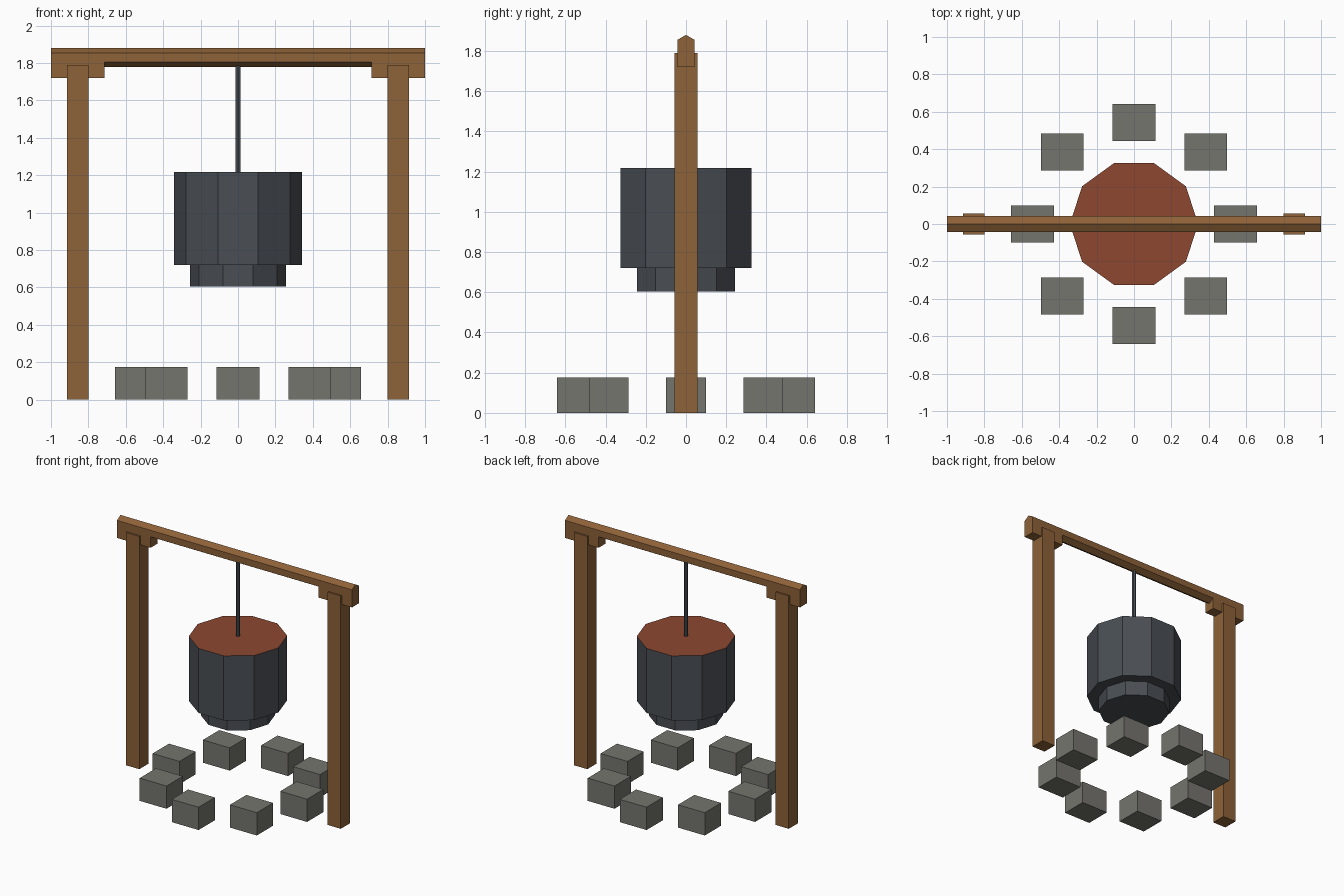
import bpy, bmesh, math
from mathutils import Matrix, Vector

if "Cube" in bpy.data.objects:
    bpy.data.objects.remove(bpy.data.objects["Cube"])


def mat(name, rgb):
    m = bpy.data.materials.new(name)
    m.diffuse_color = (*rgb, 1)
    m.use_nodes = True
    m.node_tree.nodes["Principled BSDF"].inputs["Base Color"].default_value = m.diffuse_color
    return m


WOOD = mat("brown wood", (0.27, 0.122, 0.040))
IRON = mat("dark iron", (0.067, 0.076, 0.088))
STONE = mat("grey stone", (0.178, 0.176, 0.155))
STEW = mat("red stew", (0.27, 0.064, 0.030))


def add(name, bm, *mats):
    bmesh.ops.recalc_face_normals(bm, faces=bm.faces)
    me = bpy.data.meshes.new(name)
    bm.to_mesh(me)
    bm.free()
    for m in mats:
        me.materials.append(m)
    ob = bpy.data.objects.new(name, me)
    bpy.context.collection.objects.link(ob)
    return ob


def box(name, center, size, m):
    bm = bmesh.new()
    bmesh.ops.create_cube(bm, size=1, matrix=Matrix.Translation(center) @ Matrix.Diagonal((*size, 1)))
    return add(name, bm, m)


def prism(name, sides, r, start, end, m):
    # straight prism between two points, first corner on the local x axis
    a, b = Vector(start), Vector(end)
    rot = Matrix.Rotation(math.pi / 2, 4, 'Y') if abs(b.x - a.x) > 0 else Matrix()
    bm = bmesh.new()
    bmesh.ops.create_circle(bm, cap_ends=True, segments=sides, radius=r,
                            matrix=Matrix.Rotation(math.pi / 2, 4, 'Z') if sides == 10 else Matrix())
    if sides == 10:  # turn so that a corner lies on +x
        bmesh.ops.rotate(bm, verts=bm.verts, matrix=Matrix.Rotation(math.pi / 2, 3, 'Z'))
    bmesh.ops.transform(bm, matrix=Matrix.Translation(a) @ rot, verts=bm.verts)
    ext = bmesh.ops.extrude_face_region(bm, geom=bm.faces[:], use_keep_orig=True)
    bmesh.ops.translate(bm, vec=b - a, verts=[v for v in ext["geom"] if isinstance(v, bmesh.types.BMVert)])
    return add(name, bm, m)


# ridge beam: six-sided, corner up
bm = bmesh.new()
ring = [(0.05 * math.sin(i * math.pi / 3), 1.83 + 0.05 * math.cos(i * math.pi / 3)) for i in range(6)]
ends = [[bm.verts.new((x, y, z)) for y, z in ring] for x in (-1, 1)]
for e in ends:
    bm.faces.new(e)
for i in range(6):
    j = (i + 1) % 6
    bm.faces.new((ends[0][i], ends[0][j], ends[1][j], ends[1][i]))
add("cross_beam", bm, WOOD)

# posts and the blocks that join them to the beam
for side, s in (("left", -1), ("right", 1)):
    box(side + "_post", (s * 0.857, 0, 0.895), (0.114, 0.114, 1.79), WOOD)
    box(side + "_beam_block", (s * 0.857, 0, 1.7875), (0.286, 0.0866, 0.135), WOOD)


# stepped ten-sided pot, lathed as one closed shell, with a stew-coloured top
bm = bmesh.new()
rings = []
for r, z in ((0.257, 0.605), (0.257, 0.72), (0.343, 0.72), (0.343, 1.217)):
    rings.append([bm.verts.new((r * math.cos(k * math.tau / 10), r * math.sin(k * math.tau / 10), z))
                  for k in range(10)])
for lo, hi in zip(rings, rings[1:]):
    for k in range(10):
        n = (k + 1) % 10
        bm.faces.new((lo[k], lo[n], hi[n], hi[k]))
bm.faces.new(rings[0])
bm.faces.new(rings[-1]).material_index = 1
add("cooking_pot", bm, IRON, STEW)

# hanging rod
prism("hanging_rod", 6, 0.0143, (0, 0, 1.20), (0, 0, 1.80), IRON)

# ring of hearth stones, all square to the axes
for k in range(8):
    a = k * math.tau / 8
    box(f"hearth_stone_{k + 1}", (0.543 * math.cos(a), 0.543 * math.sin(a), 0.0875),
        (0.228, 0.198, 0.175), STONE)
